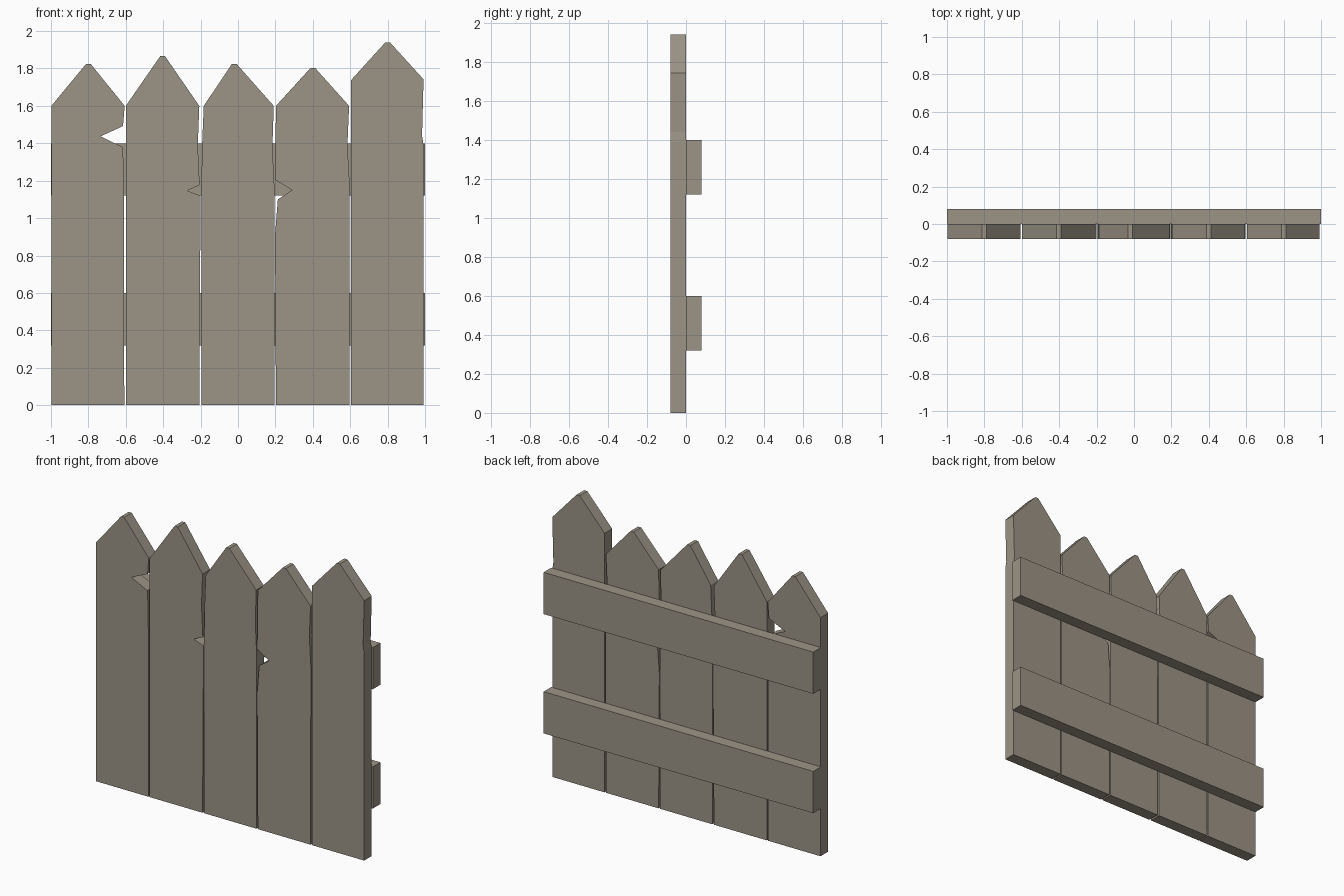
import bpy
import bmesh

if "Cube" in bpy.data.objects:
    bpy.data.objects.remove(bpy.data.objects["Cube"])

wood = bpy.data.materials.new("weathered_wood")
wood.diffuse_color = (0.33, 0.295, 0.24, 1)
wood.use_nodes = True
wood.node_tree.nodes["Principled BSDF"].inputs["Base Color"].default_value = wood.diffuse_color


def slab(name, outline, y0, y1):
    """Extrude an (x, z) outline from y0 to y1."""
    bm = bmesh.new()
    face = bm.faces.new([bm.verts.new((x, y0, z)) for x, z in outline])
    new = bmesh.ops.extrude_face_region(bm, geom=[face])["geom"]
    bmesh.ops.translate(bm, vec=(0, y1 - y0, 0),
                        verts=[v for v in new if isinstance(v, bmesh.types.BMVert)])
    bmesh.ops.recalc_face_normals(bm, faces=bm.faces)
    mesh = bpy.data.meshes.new(name)
    bm.to_mesh(mesh)
    bm.free()
    mesh.materials.append(wood)
    obj = bpy.data.objects.new(name, mesh)
    bpy.context.collection.objects.link(obj)


# Pickets: foot edges, blunt peak, then worn side edges from bottom to shoulder
pickets = [
    (-0.998, -0.608, (-0.80, 1.825),
     [(-0.998, 1.60)],
     [(-0.61, 1.26), (-0.617, 1.38), (-0.735, 1.437), (-0.615, 1.492), (-0.606, 1.60)]),
    (-0.60, -0.207, (-0.403, 1.867),
     [(-0.60, 1.60)],
     [(-0.20, 1.12), (-0.273, 1.147), (-0.205, 1.177), (-0.215, 1.39), (-0.207, 1.60)]),
    (-0.195, 0.194, (-0.02, 1.825),
     [(-0.195, 1.20), (-0.192, 1.39), (-0.183, 1.60)],
     [(0.194, 1.18), (0.184, 1.38), (0.191, 1.60)]),
    (0.203, 0.595, (0.40, 1.803),
     [(0.198, 0.91), (0.213, 1.10), (0.289, 1.15), (0.198, 1.205), (0.203, 1.60)],
     [(0.596, 1.20), (0.585, 1.39), (0.594, 1.60)]),
    (0.604, 0.992, (0.80, 1.94),
     [(0.604, 1.737)],
     [(0.992, 1.39), (0.984, 1.44), (0.992, 1.742)]),
]
for i, (x0, x1, (px, pz), left, right) in enumerate(pickets, 1):
    peak = [(px + 0.012, pz), (px - 0.012, pz)]
    slab(f"picket_{i}", [(x0, 0), (x1, 0)] + right + peak + left[::-1], -0.08, 0)

# Horizontal rails across the back
for name, z in (("lower_rail", 0.32), ("upper_rail", 1.12)):
    slab(name, [(-1, z), (1, z), (1, z + 0.28), (-1, z + 0.28)], 0, 0.08)
